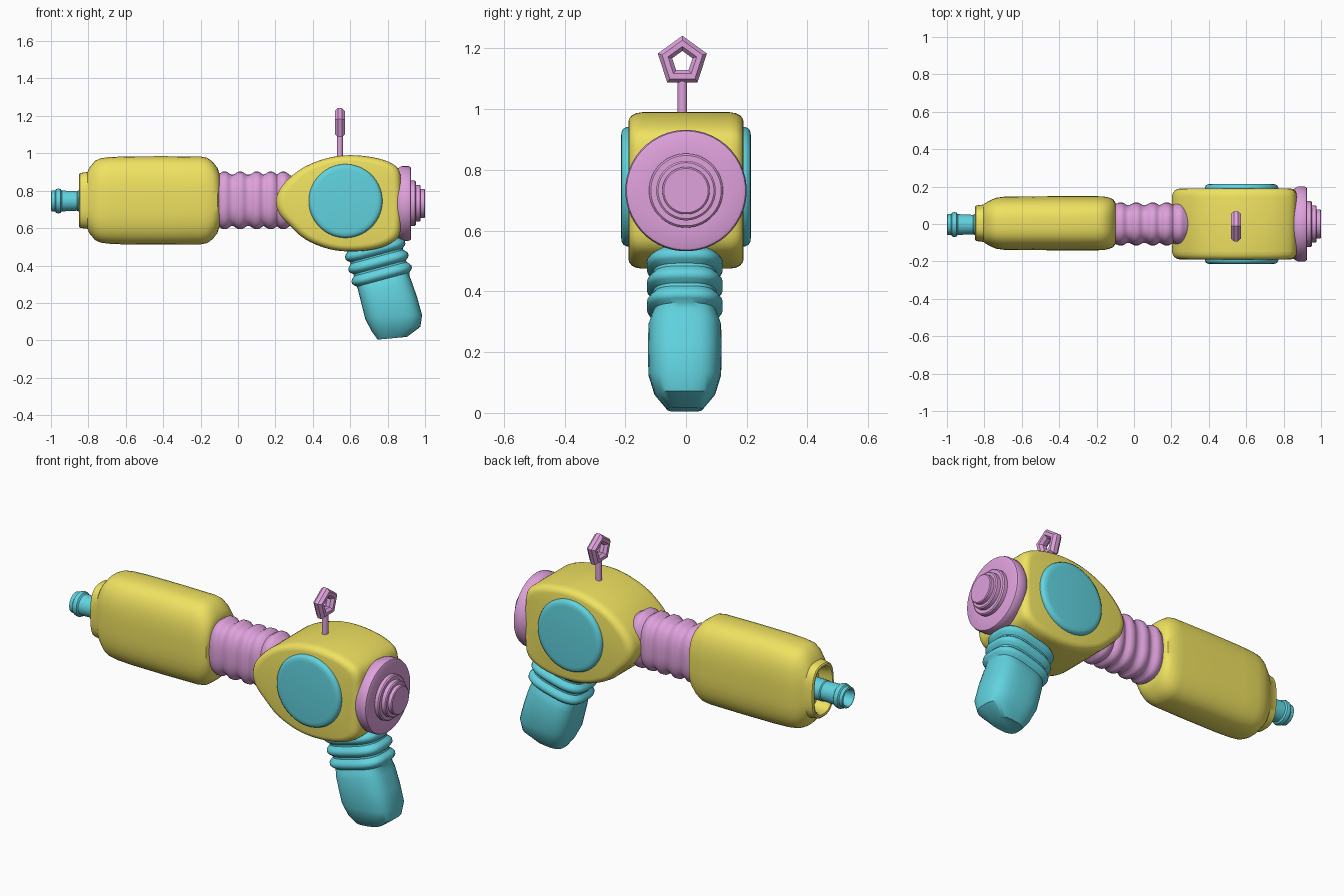
import bpy, bmesh, math
from mathutils import Vector

if "Cube" in bpy.data.objects:
    bpy.data.objects.remove(bpy.data.objects["Cube"])

def material(name, rgb):
    m = bpy.data.materials.new(name)
    m.diffuse_color = (*rgb, 1)
    m.use_nodes = True
    m.node_tree.nodes["Principled BSDF"].inputs["Base Color"].default_value = m.diffuse_color
    return m

YELLOW = material("yellow", (0.87, 0.76, 0.12))
PINK = material("pink", (0.74, 0.36, 0.72))
CYAN = material("cyan", (0.12, 0.65, 0.74))

def finish(name, bm, mat, angle=38):
    bmesh.ops.recalc_face_normals(bm, faces=bm.faces)
    me = bpy.data.meshes.new(name)
    bm.to_mesh(me)
    bm.free()
    me.materials.append(mat)
    ob = bpy.data.objects.new(name, me)
    bpy.context.collection.objects.link(ob)
    bpy.ops.object.select_all(action='DESELECT')
    ob.select_set(True)
    bpy.context.view_layer.objects.active = ob
    bpy.ops.object.shade_smooth_by_angle(angle=math.radians(angle))
    return ob

def skin(name, rings, mat, angle=38, closed=False):
    """Bridge rings of points; cap both ends, or join last to first."""
    bm = bmesh.new()
    rows = [[bm.verts.new(p) for p in r] for r in rings]
    n = len(rows[0])
    pairs = list(zip(rows, rows[1:])) + ([(rows[-1], rows[0])] if closed else [])
    for a, b in pairs:
        for i in range(n):
            j = (i + 1) % n
            bm.faces.new((a[i], a[j], b[j], b[i]))
    if not closed:
        bm.faces.new(rows[0])
        bm.faces.new(rows[-1])
    return finish(name, bm, mat, angle)

def loft(name, origin, axis, u, v, stations, mat, power=2.0, seg=40, angle=38):
    """Superellipse sections: (distance, half u, half v, u offset, tilt)."""
    origin, axis, u, v = map(Vector, (origin, axis, u, v))
    rings = []
    for st in stations:
        t, a, b, du, tilt = (*st, 0, 0)[:5] if len(st) < 5 else st
        ring = []
        for i in range(seg):
            w = 2 * math.pi * (i + .5) / seg
            c, s = math.cos(w), math.sin(w)
            pu = math.copysign(abs(c) ** (2 / power), c) * a
            pv = math.copysign(abs(s) ** (2 / power), s) * b
            ring.append(origin + axis * (t + tilt * pu) + u * (pu + du) + v * pv)
        rings.append(ring)
    return skin(name, rings, mat, angle)

X, Y, Z = (1, 0, 0), (0, 1, 0), (0, 0, 1)

# Barrel with recessed muzzle opening
loft("barrel", (0, 0.004, 0.748), X, Z, Y, [
    (-0.77, .115, .068), (-0.835, .120, .072), (-0.848, .130, .080),
    (-0.85, .140, .088), (-0.845, .147, .095), (-0.805, .152, .100),
    (-0.795, .175, .108), (-0.765, .212, .125), (-0.735, .226, .137),
    (-0.69, .232, .143), (-0.60, .236, .144), (-0.40, .237, .145),
    (-0.20, .235, .145), (-0.165, .229, .144), (-0.135, .207, .138),
    (-0.11, .175, .128), (-0.10, .145, .110)], YELLOW, power=2.8)

# Nozzle tube with hollow tip
loft("nozzle", (0, -0.003, 0.745), X, Z, Y, [(x, r, r) for x, r in [
    (-0.90, .038), (-0.99, .042), (-1.0, .048), (-0.997, .056), (-0.978, .056),
    (-0.972, .064), (-0.96, .067), (-0.948, .064), (-0.942, .056),
    (-0.86, .052), (-0.855, .056), (-0.76, .056)]], CYAN)

# Ribbed neck
neck = [(-0.13, .13, .10), (-0.095, .145, .110)]
for x in (-0.072, 0.012, 0.10, 0.175, 0.242):
    for dx, k in ((-.036, 0), (-.02, .010), (-.01, .016), (.01, .016), (.02, .010), (.034, 0)):
        neck.append((x + dx, .138 + k, .102 + k * .8))
neck += [(0.30, .125, .07), (0.32, .10, .06)]
loft("neck", (0, 0, 0.748), X, Z, Y, neck, PINK, power=2.6)

# Egg-shaped body: smooth outline, rounded side edges
outline = [(.203, .74), (.222, .805), (.275, .868), (.36, .93), (.48, .975), (.6, .99),
           (.73, .977), (.82, .947), (.863, .905), (.873, .82), (.875, .73), (.873, .65),
           (.863, .565), (.82, .52), (.73, .487), (.6, .475), (.48, .49), (.36, .54),
           (.275, .615), (.222, .675)]
pts = [Vector(p) for p in outline]
smooth = []
for i in range(len(pts)):
    p0, p1, p2, p3 = (pts[(i + k) % len(pts)] for k in (-1, 0, 1, 2))
    for t in (0, .25, .5, .75):
        smooth.append(.5 * (2 * p1 + (p2 - p0) * t + (2 * p0 - 5 * p1 + 4 * p2 - p3) * t * t
                            + (3 * p1 - p0 - 3 * p2 + p3) * t ** 3))
center = Vector((.57, .732))
levels = [(.19, .87), (.187, .92), (.178, .962), (.165, .987), (.145, 1.0)]
levels = [(-y, s) for y, s in levels] + [(y, s) for y, s in reversed(levels)]
body_rings = []
for y, s in levels:
    flat = [center + (p - center) * s for p in smooth]
    body_rings.append([(p.x, y, p.y) for p in flat])
skin("body", body_rings, YELLOW)

# Round side plates
for side, label in ((-1, "front"), (1, "back")):
    loft(label + "_side_plate", (.575, 0, .745), (0, side, 0), X, Z,
         [(t, r, r) for t, r in [(.17, .197), (.195, .197), (.206, .192),
                                 (.212, .182), (.214, .165)]], CYAN, seg=48)

# Stepped rear cap
loft("rear_cap", (0, 0, .732), X, Z, Y, [(x, r, r) for x, r in [
    (.85, .185), (.866, .195), (.876, .2), (.912, .2), (.922, .196), (.926, .188),
    (.926, .122), (.945, .122), (.951, .116), (.951, .098), (.972, .098),
    (.977, .092), (.977, .078), (.996, .078), (1.0, .073)]], PINK, seg=48)

# Antenna stick and pentagon ring
loft("antenna_stick", (.545, -.012, 0), Z, X, Y,
     [(.95, .016, .016), (1.11, .016, .016)], PINK, seg=16)
ring = []
for i in range(5):
    w = math.pi / 2 + i * 2 * math.pi / 5
    ring.append([])
    for j in range(8):
        q = 2 * math.pi * (j + .5) / 8
        r = .06 + .027 * math.cos(q)
        ring[-1].append((.545 + .028 * math.sin(q), -.012 + r * math.cos(w), 1.157 + r * math.sin(w)))
skin("antenna_ring", ring, PINK, angle=30, closed=True)

# Tilted grip: ribs on top, chunky chamfered handle below
a = math.radians(15)
grip = [(-.12, .13, .095, 0, 0)]
for t in (-.06, .005, .072, .140):
    for dt, k in ((-.030, 0), (-.016, .014), (-.007, .020), (.007, .020), (.016, .014), (.028, 0)):
        grip.append((t + dt, .146 + k, .105 + k, -.003, 0))
grip += [(.185, .143, .112, -.004, 0), (.21, .145, .120, -.003, 0), (.29, .149, .122, 0, .1),
         (.375, .150, .120, 0, .2), (.44, .130, .100, -.005, .18), (.484, .078, .058, -.036, .17)]
loft("grip", (.735, -.004, .488), (math.sin(a), 0, -math.cos(a)),
     (math.cos(a), 0, math.sin(a)), Y, grip, CYAN, power=3.0, seg=32)
